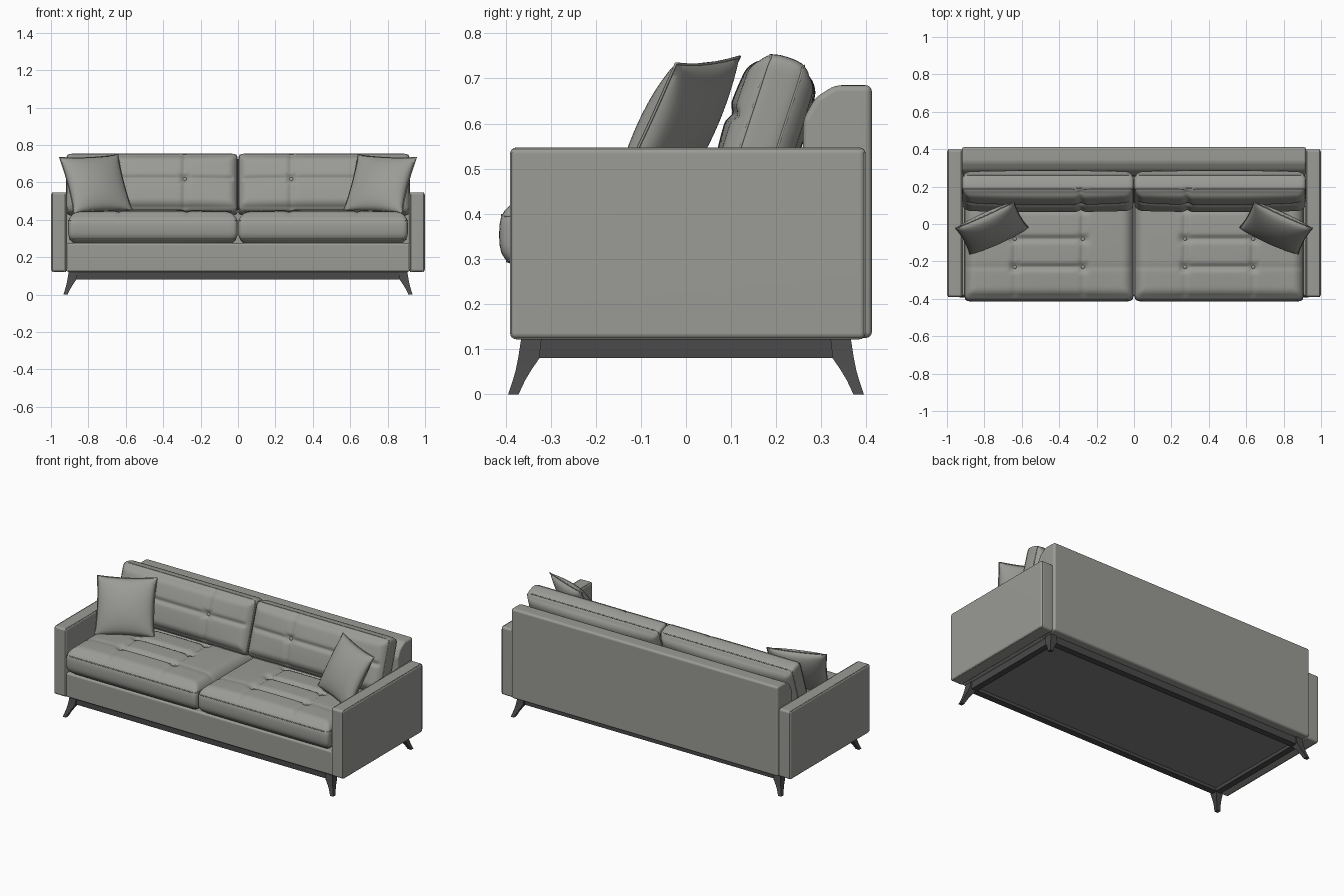
import bpy, bmesh, math
from mathutils import Vector, Matrix
from mathutils.geometry import intersect_point_line

cube = bpy.data.objects.get("Cube")
if cube:
    bpy.data.objects.remove(cube, do_unlink=True)


def material(name, rgb):
    m = bpy.data.materials.new(name)
    m.use_nodes = True
    m.diffuse_color = (*rgb, 1)
    m.node_tree.nodes["Principled BSDF"].inputs["Base Color"].default_value = (*rgb, 1)
    return m


FABRIC = material("grey fabric", (0.325, 0.33, 0.305))
WOOD = material("dark wood", (0.068, 0.068, 0.068))
LINING = material("underside lining", (0.22, 0.22, 0.215))


def finish(name, bm, mat, matrix=Matrix(), angle=40, weighted=False):
    bmesh.ops.recalc_face_normals(bm, faces=bm.faces[:])
    mesh = bpy.data.meshes.new(name)
    bm.to_mesh(mesh)
    bm.free()
    ob = bpy.data.objects.new(name, mesh)
    bpy.context.collection.objects.link(ob)
    ob.matrix_world = matrix
    mesh.materials.append(mat)
    bpy.ops.object.select_all(action="DESELECT")
    ob.select_set(True)
    bpy.context.view_layer.objects.active = ob
    bpy.ops.object.shade_smooth_by_angle(angle=math.radians(angle))
    if weighted:
        ob.modifiers.new("even shading", "WEIGHTED_NORMAL").keep_sharp = True


def box(name, lo, hi, mat, bevel=0.0):
    lo, hi = Vector(lo), Vector(hi)
    bm = bmesh.new()
    bmesh.ops.create_cube(bm, size=1)
    bmesh.ops.scale(bm, vec=hi - lo, verts=bm.verts)
    bmesh.ops.translate(bm, vec=(lo + hi) / 2, verts=bm.verts)
    if bevel:
        bmesh.ops.bevel(bm, geom=bm.edges[:], offset=bevel, segments=4, profile=0.5, affect="EDGES")
    finish(name, bm, mat, weighted=bool(bevel))


def welt(name, points, matrix=Matrix(), radius=0.003):
    cu = bpy.data.curves.new(name, "CURVE")
    cu.dimensions = "3D"
    cu.bevel_depth = radius
    cu.bevel_resolution = 1
    sp = cu.splines.new("POLY")
    sp.points.add(len(points) - 1)
    for sp_point, p in zip(sp.points, points):
        sp_point.co = (*p, 1)
    sp.use_cyclic_u = True
    cu.materials.append(FABRIC)
    ob = bpy.data.objects.new(name, cu)
    bpy.context.collection.objects.link(ob)
    ob.matrix_world = matrix


def grid_cube(cuts):
    bm = bmesh.new()
    bmesh.ops.create_cube(bm, size=2)
    for axis, n in enumerate(cuts):
        edges = [e for e in bm.edges if abs(e.verts[0].co[axis] - e.verts[1].co[axis]) > 1]
        if n:
            bmesh.ops.subdivide_edges(bm, edges=edges, cuts=n, use_grid_fill=True)
    return bm


def perimeter(w, n=28):
    # Loop around the four sides of the unit cube at height w
    corners = [(-1, -1), (1, -1), (1, 1), (-1, 1)]
    return [Vector((*Vector(a).lerp(Vector(b), i / n), w))
            for a, b in zip(corners, corners[1:] + corners[:1]) for i in range(n)]


def button(name, matrix, p):
    bm = bmesh.new()
    bmesh.ops.create_uvsphere(bm, u_segments=12, v_segments=8, radius=0.011)
    bmesh.ops.scale(bm, vec=(1, 1, 0.5), verts=bm.verts)
    finish(name, bm, FABRIC, matrix @ Matrix.Translation(p))


def cushion(name, half, r, puff, bulge, matrix, creases, buttons, seams):
    half = Vector(half)

    def shape(p):
        # Rounded slab whose plan corners stay nearly square
        q = Vector(a * b for a, b in zip(p, half))
        core = Vector(max(r - h, min(h - r, c)) for c, h in zip(q, half))
        d = q - core
        plan = (abs(d.x) ** 5 + abs(d.y) ** 5) ** 0.2
        out = core + d * (r / math.hypot(plan, d.z))
        out.z += puff * p.z * (1 - p.x ** 2) * (1 - p.y ** 2)
        out.y += bulge * p.y * (1 - p.z ** 2)
        if p.z > 0:
            flat, drop = Vector((out.x, out.y, 0)), 0
            for x0, y0, x1, y1, depth in creases:
                a, b = Vector((x0, y0, 0)), Vector((x1, y1, 0))
                t = intersect_point_line(flat, a, b)[1]
                near = a.lerp(b, max(0, min(1, t)))
                drop = max(drop, depth * math.exp(-((flat - near).length / 0.014) ** 2))
            for x, y in buttons:
                dist = (flat - Vector((x, y, 0))).length
                drop = max(drop, 0.026 * math.exp(-(dist / 0.026) ** 2))
            out.z -= drop * p.z
        return out

    bm = grid_cube((96, 56, 10))
    for v in bm.verts:
        v.co = shape(v.co)
    finish(name, bm, FABRIC, matrix, angle=80)
    for w in seams:
        welt(name + "_welt", [shape(p) for p in perimeter(w)], matrix, 0.0025)
    for x, y in buttons:
        p = shape(Vector((x / half.x, y / half.y, 1)))
        button(name + "_button", matrix, p + Vector((0, 0, 0.002)))


def throw_pillow(name, side):
    def shape(p):
        full = max(0, (1 - p.x ** 2) * (1 - p.y ** 2))
        x = 0.172 * p.x * (1 - 0.055 * (1 - p.y ** 2))
        y = 0.171 * p.y * (1 - 0.055 * (1 - p.x ** 2))
        return Vector((x, y, 0.062 * p.z * full ** 0.5))

    across = Vector((0.31, -0.14 * side, -0.015 * side)).normalized()
    up = Vector((0.085 * side, 0.137, 0.30))
    up = (up - across * up.dot(across)).normalized()
    matrix = Matrix((across, up, across.cross(up))).transposed().to_4x4()
    matrix.translation = (0.759 * side, -0.022, 0.59)
    bm = grid_cube((27, 27, 0))
    for v in bm.verts:
        v.co = shape(v.co)
    bmesh.ops.remove_doubles(bm, verts=bm.verts[:], dist=0.0001)
    finish(name, bm, FABRIC, matrix, angle=80)
    welt(name + "_welt", [shape(p) for p in perimeter(0)], matrix)


# Upholstered body
box("seat_base", (-0.92, -0.385, 0.122), (0.92, 0.3, 0.275), FABRIC, 0.012)
bm = bmesh.new()
profile = [(0.25, 0.125), (0.412, 0.125), (0.412, 0.685), (0.33, 0.685), (0.287, 0.658), (0.26, 0.61)]
face = bm.faces.new([bm.verts.new((-0.92, y, z)) for y, z in profile])
ext = bmesh.ops.extrude_face_region(bm, geom=[face])
bmesh.ops.translate(bm, vec=(1.84, 0, 0), verts=[g for g in ext["geom"] if isinstance(g, bmesh.types.BMVert)])
bmesh.ops.bevel(bm, geom=bm.edges[:], offset=0.014, segments=4, profile=0.5, affect="EDGES")
finish("backrest", bm, FABRIC, weighted=True)

for side, label in ((1, "left"), (-1, "right")):
    # Arms with welted edges
    x0, x1 = sorted((0.914 * side, 0.999 * side))
    box(label + "_arm", (x0, -0.39, 0.122), (x1, 0.398, 0.547), FABRIC, 0.014)
    for x in (0.922, 0.991):
        loop = []
        for i, (y, z) in enumerate(((0.382, 0.531), (-0.374, 0.531), (-0.374, 0.138), (0.382, 0.138))):
            for k in range(5):
                a = math.pi / 2 * (i + k / 4)
                loop.append((x * side, y + 0.0135 * math.cos(a), z + 0.0135 * math.sin(a)))
        welt(label + "_arm_welt", loop)

    # Tufted seat cushion
    cols, rows = (-0.182, 0.182), (0.18, 0.02, -0.13)
    creases = [(cols[0], y, cols[1], y, 0.018) for y in rows]
    for x in cols:
        creases += [(x, rows[0], x, rows[2], 0.011), (x, rows[2], x, -0.27, 0.005)]
    creases += [(-0.45, rows[2], 0.45, rows[2], 0.004)]
    cushion(label + "_seat_cushion", (0.453, 0.3, 0.088), 0.062, 0.014, 0.014,
            Matrix.Translation((0.455 * side, -0.1, 0.354)), creases,
            [(x, y) for x in cols for y in rows], (0.5, -0.75))

    # Leaning back cushion
    lean = Matrix.Translation((0.46 * side, 0.175, 0.588)) @ Matrix.Rotation(math.radians(72), 4, "X")
    bx = -0.175 * side
    cushion(label + "_back_cushion", (0.459, 0.157, 0.074), 0.055, 0.016, 0.01, lean,
            [(bx, -0.15, bx, 0.16, 0.011), (-0.42, 0.01, 0.42, 0.01, 0.01)],
            [(bx, 0.01)], (0.55, -0.55))

    throw_pillow(label + "_throw_pillow", side)

    # Splayed legs, lofted through square sections
    for end, place in ((-1, "front"), (1, "back")):
        bm = bmesh.new()
        rings = []
        for z, outer, inner in ((0.125, 0.005, -0.04), (0.08, 0.012, -0.035), (0.055, 0.017, -0.018),
                                (0.03, 0.024, -0.003), (0, 0.034, 0.011)):
            rings.append([bm.verts.new(((0.9 + i) * side, (0.36 + j) * end, z))
                          for i, j in ((outer, outer), (inner, outer), (inner, inner), (outer, inner))])
        for a, b in zip(rings, rings[1:]):
            for i in range(4):
                bm.faces.new((a[i], a[i - 1], b[i - 1], b[i]))
        bm.faces.new(rings[0])
        bm.faces.new(rings[-1])
        finish(f"{place}_{label}_leg", bm, WOOD)

    # Side rails of the plinth
    x0, x1 = sorted((0.86 * side, 0.898 * side))
    box(label + "_rail", (x0, -0.358, 0.08), (x1, 0.362, 0.124), WOOD)

# Front and back rails, underside panel
for end, place in ((-1, "front"), (1, "back")):
    y0, y1 = sorted((0.32 * end, 0.36 * end))
    box(place + "_rail", (-0.897, y0, 0.081), (0.897, y1, 0.124), WOOD)
box("underside_panel", (-0.87, -0.33, 0.1), (0.87, 0.33, 0.123), LINING)
